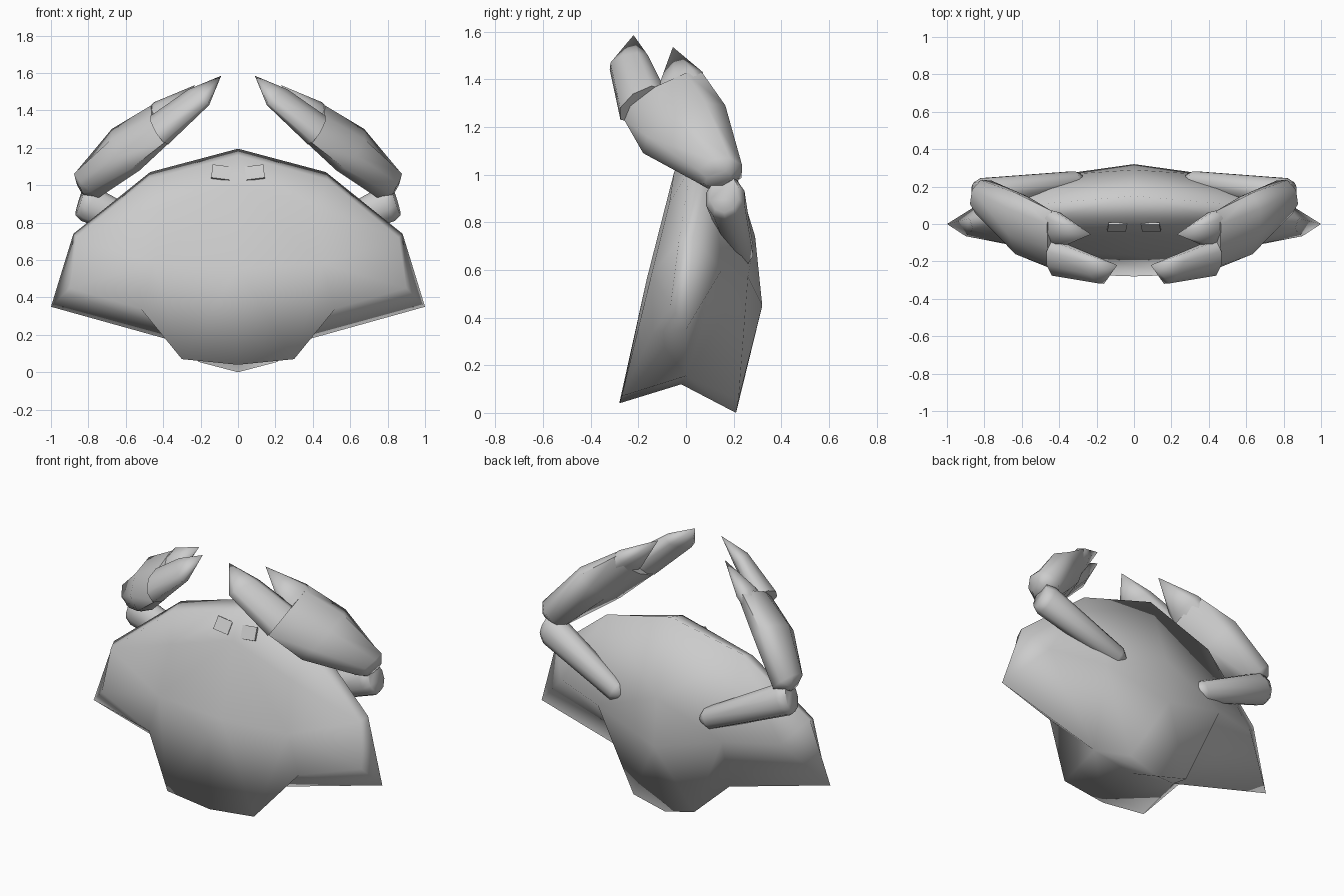
import bpy, bmesh, math
from mathutils import Vector as V

if "Cube" in bpy.data.objects:
    bpy.data.objects.remove(bpy.data.objects["Cube"])


def finish(name, bm, angle=40):
    bmesh.ops.remove_doubles(bm, verts=bm.verts, dist=0.0005)
    bmesh.ops.recalc_face_normals(bm, faces=bm.faces)
    me = bpy.data.meshes.new(name)
    bm.to_mesh(me)
    bm.free()
    ob = bpy.data.objects.new(name, me)
    bpy.context.collection.objects.link(ob)
    bpy.ops.object.select_all(action='DESELECT')
    ob.select_set(True)
    bpy.context.view_layer.objects.active = ob
    bpy.ops.object.shade_smooth_by_angle(angle=math.radians(angle))
    return ob


def loft(name, rings, tip=None, sides=8, side=1):
    """Loft of elliptical rings, each given as (upper edge, lower edge, half thickness)."""
    bm = bmesh.new()
    mids = [(V(u) + V(l)) / 2 for u, l, t in rings]
    path = mids + ([V(tip)] if tip else [])
    loops = []
    for i, (u, l, t) in enumerate(rings):
        d = path[min(i + 1, len(path) - 1)] - path[max(i - 1, 0)]
        w = (V(u) - V(l)) / 2
        n = w.cross(d).normalized() * t
        loop = []
        for k in range(sides):
            a = 2 * math.pi * k / sides
            p = mids[i] + w * math.cos(a) + n * math.sin(a)
            loop.append(bm.verts.new((p.x * side, p.y, p.z)))
        loops.append(loop)
    for a, b in zip(loops, loops[1:]):
        for k in range(sides):
            j = (k + 1) % sides
            bm.faces.new((a[k], a[j], b[j], b[k]))
    bm.faces.new(loops[0])
    if tip:
        e = bm.verts.new((tip[0] * side, tip[1], tip[2]))
        for k in range(sides):
            bm.faces.new((loops[-1][k], loops[-1][(k + 1) % sides], e))
    else:
        bm.faces.new(loops[-1])
    return finish(name, bm, 70)


# Shell: half outline points for rim (R), front (F, G, C), wing back (D), back hump (B)
P = {}
def points(key, *pts):
    for i, p in enumerate(pts):
        P[key + str(i)] = p

points('R', (0, .15, 1.195), (.47, .11, 1.07), (.88, .03, .74), (1, 0, .35),
       (.3, 0, .155), (0, -.02, .12))
points('F', (0, .03, 1.16), (.48, .02, 1.03), (.86, -.03, .72), (.9, -.065, .45),
       (.52, -.14, .34), (.3, -.27, .07), (0, -.28, .04))
points('G', (0, -.05, 1.01), (.42, -.07, .88))
points('C', (0, -.165, .56), (.45, -.145, .58))
points('D', (.76, .15, .6))
points('B', (0, .29, .74), (.43, .26, .57), (.21, .22, .055), (0, .21, 0), (0, .32, .45))
faces = """R0R1F1F0 R1R2F2F1 R2R3F3F2 R3R4F4F3 R4F5F4 R4R5F6F5
F0F1G1G0 F1F2G1 G0G1C1C0 G1F2C1 F2F3C1 F3F4C1 F4F5C1 F5C0C1 F5F6C0
R0R1B0 R1B1B0 R1R2D0 R1D0B1 R2R3D0 R3R4D0 R4B1D0
R4B2B1 R4R5B3B2 B0B1B4 B1B2B4 B2B3B4""".split()
bm = bmesh.new()
for s in (1, -1):
    vs = {k: bm.verts.new((p[0] * s, p[1], p[2])) for k, p in P.items()}
    for f in faces:
        bm.faces.new([vs[f[i:i + 2]] for i in range(0, len(f), 2)])
finish("shell", bm, 180)

for s, tag in ((1, "right"), (-1, "left")):
    # Eye: thin tile set almost flush in the sloping brow
    bpy.ops.mesh.primitive_cube_add(size=1, location=(.09 * s, -.017, 1.067),
                                    rotation=(math.radians(-28), math.radians(-7 * s), 0))
    eye = bpy.context.object
    eye.name = tag + "_eye"
    eye.scale = (.1, .012, .08)

    # Upper arm
    loft(tag + "_arm", [((.265, .232, .69), (.29, .232, .635), .03),
                        ((.29, .23, .735), (.345, .23, .615), .055),
                        ((.76, .165, .99), (.84, .165, .81), .085),
                        ((.82, .16, 1.0), (.87, .16, .84), .065)], side=s, sides=10)
    # Palm
    loft(tag + "_palm", [((.86, .19, 1.0), (.83, .08, .96), .035),
                         ((.82, .235, 1.04), (.79, .05, .965), .1),
                         ((.63, .165, 1.29), (.57, -.18, 1.09), .105),
                         ((.44, .07, 1.425), (.39, -.26, 1.23), .07)], side=s)
    # Fixed finger continuing the upper edge of the palm
    loft(tag + "_fixed_finger", [((.51, .09, 1.35), (.49, -.13, 1.22), .05),
                                 ((.43, .07, 1.43), (.38, -.12, 1.34), .06)],
         tip=(.23, -.055, 1.535), side=s)
    # Moving finger
    loft(tag + "_moving_finger", [((.44, -.09, 1.36), (.40, -.275, 1.23), .075),
                                  ((.26, -.16, 1.5), (.16, -.32, 1.44), .05)],
         tip=(.09, -.22, 1.585), side=s)
